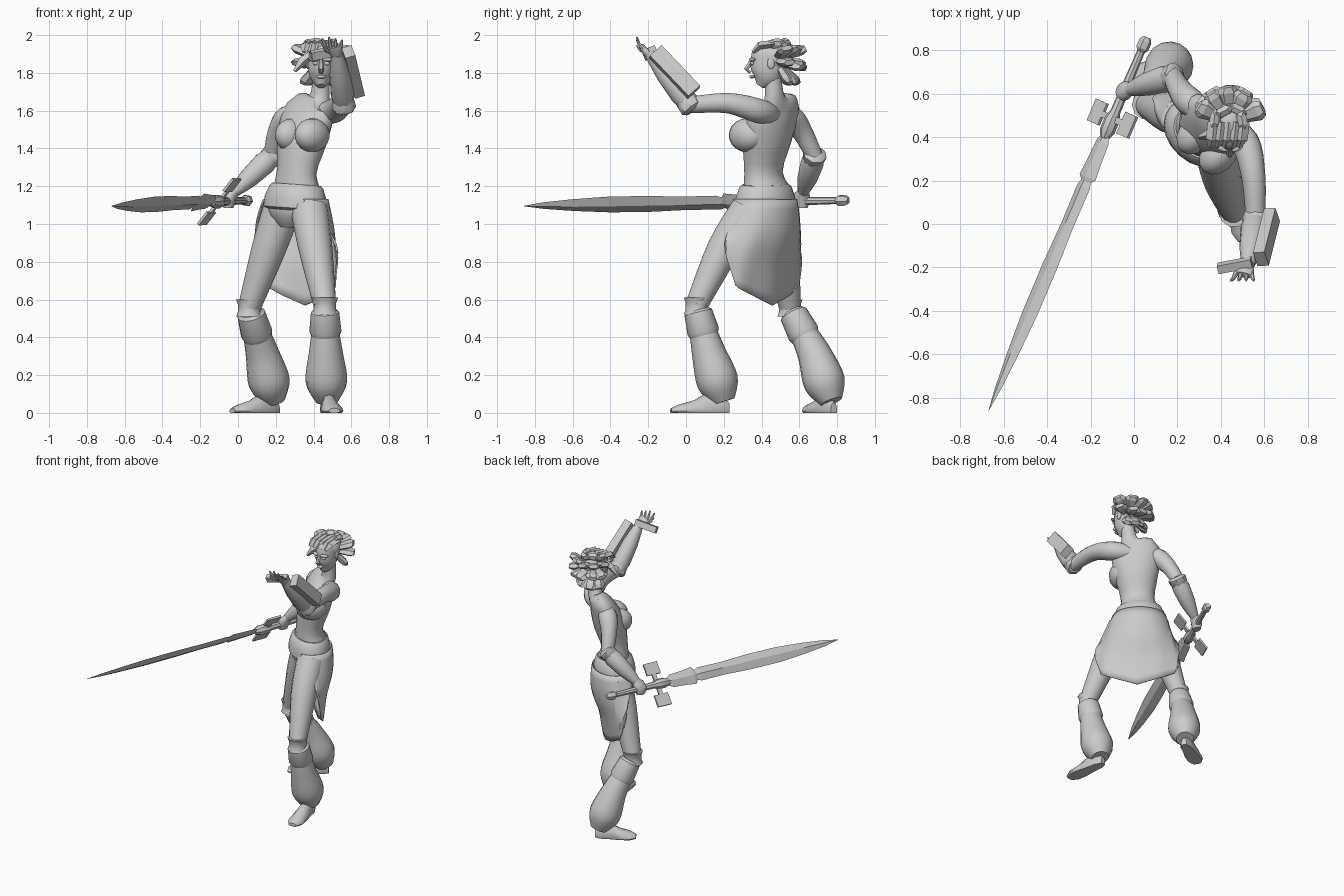
import bpy
import math
import random
from mathutils import Vector

random.seed(4)
if "Cube" in bpy.data.objects:
    bpy.data.objects.remove(bpy.data.objects["Cube"])

grey = bpy.data.materials.new("pale_grey")
grey.use_nodes = True
grey.diffuse_color = (0.6, 0.6, 0.6, 1)
grey.node_tree.nodes["Principled BSDF"].inputs["Base Color"].default_value = grey.diffuse_color

UP = Vector((0, 0, 1))
X_AXIS = Vector((1, 0, 0))
LATERAL = Vector((0.75, -0.66, 0)).normalized()   # towards the body's left side
BACK = UP.cross(LATERAL)
SIDES = {"left": 1, "right": -1}


def make(name, verts, faces, smooth=True, angle=40):
    mesh = bpy.data.meshes.new(name)
    mesh.from_pydata(verts, [], faces)
    mesh.materials.append(grey)
    obj = bpy.data.objects.new(name, mesh)
    bpy.context.collection.objects.link(obj)
    if smooth:
        mesh.polygons.foreach_set("use_smooth", [True] * len(faces))
        mesh.set_sharp_from_angle(angle=math.radians(angle))
    return obj


def refine(rows, steps):
    """Add rows in between along a smooth spline through the given ones."""
    last = len(rows) - 1
    result = []
    for i in range(last):
        start, end = rows[i], rows[i + 1]
        leave = (end - rows[max(i - 1, 0)]) / 2
        arrive = (rows[min(i + 2, last)] - start) / 2
        for k in range(steps):
            f = k / steps
            g = 1 - f
            result.append(start + (end - start) * f * f * (3 - 2 * f) + leave * f * g * g - arrive * f * f * g)
    return result + [rows[last]]


def tube(name, path, ref=X_AXIS, sides=14, smooth=True, steps=1):
    """Loft ellipses along a path of (x, y, z, radius along ref, other radius)."""
    rows = refine([Vector((*p[:4], p[-1])) for p in path], steps)
    centres = [Vector(row[:3]) for row in rows]
    last = len(rows) - 1
    verts, faces = [], []
    for i, row in enumerate(rows):
        tangent = (centres[min(i + 1, last)] - centres[max(i - 1, 0)]).normalized()
        across = (ref - tangent * ref.dot(tangent)).normalized()
        other = tangent.cross(across)
        for k in range(sides):
            turn = math.tau * k / sides
            point = centres[i] + across * row[3] * math.cos(turn) + other * row[4] * math.sin(turn)
            point.z = max(point.z, 0)
            verts.append(point)
    for i in range(last):
        for k in range(sides):
            a, b = i * sides + k, i * sides + (k + 1) % sides
            faces.append((a, b, b + sides, a + sides))
    faces += [tuple(reversed(range(sides))), tuple(range(last * sides, last * sides + sides))]
    return make(name, verts, faces, smooth)


def along(start, end, profile):
    """Turn (fraction, radius, ...) pairs into a path between two points."""
    return [(*start.lerp(end, f), *radii) for f, *radii in profile]


def block(name, centre, direction, side, length, width, thick):
    """Box with its length along one direction and its thickness along another."""
    bpy.ops.mesh.primitive_cube_add(size=1)
    obj = bpy.context.object
    obj.name = name
    obj.data.materials.append(grey)
    d = Vector(direction).normalized()
    s = Vector(side)
    s = (s - d * s.dot(d)).normalized()
    w = s.cross(d)
    for vert in obj.data.vertices:
        vert.co = Vector(centre) + d * vert.co.x * length + w * vert.co.y * width + s * vert.co.z * thick


def ball(name, centre, size, turn=0):
    bpy.ops.mesh.primitive_uv_sphere_add(segments=14, ring_count=9, location=centre)
    obj = bpy.context.object
    obj.name = name
    obj.scale = size
    obj.rotation_euler.z = turn
    obj.data.materials.append(grey)
    bpy.ops.object.shade_smooth()


# Torso and neck, twisted so the left hip leads
tube("torso", [(.28, .42, .98, .06), (.29, .42, 1.06, .16, .12), (.31, .43, 1.14, .16, .12),
               (.31, .41, 1.27, .115, .09), (.34, .43, 1.45, .15, .11), (.38, .47, 1.6, .165, .08),
               (.43, .47, 1.66, .065, .05), (.44, .46, 1.77, .045)], LATERAL, 20, steps=3)
chest = Vector((.34, .37, 1.47))
for word, sign in SIDES.items():
    ball(word + "_breast", chest + LATERAL * .07 * sign, (.08, .11, .09), math.atan2(LATERAL.y, LATERAL.x))

# Belt
waist, hips = Vector((.31, .42, 1.21)), Vector((.3, .42, 1.07))
tube("belt", along(waist, hips, [(0, .14, .11), (.1, .155, .125), (.5, .18, .14), (.9, .185, .14),
                                 (1, .16, .12)]), LATERAL, 20)

# Head and face
tube("head", [(.44, .39, 1.73, .02), (.44, .42, 1.78, .06, .08), (.44, .44, 1.86, .07, .1),
              (.44, .45, 1.92, .06, .09), (.44, .46, 1.96, .01)], steps=3)
tube("nose", [(.44, .35, 1.87, .01), (.44, .32, 1.82, .015), (.44, .34, 1.8, .01)], sides=6)
ball("lips", (.44, .35, 1.78), (.025, .015, .01))
face = Vector((.44, .35, 1.85))
for word, sign in SIDES.items():
    out = X_AXIS * sign
    ball(word + "_eye", face + out * .03, (.015, .01, .01))
    ball(word + "_brow", face + out * .035 + UP * .02, (.03, .015, .01), sign * .4)
    ball(word + "_ear", face + out * .07 + Vector((0, .1, 0)), (.01, .02, .03))

# Broad slab-like locks swept back in tiers from the brow
root = Vector((.44, .47, 1.865))
ball("hair_cap", root + UP * .02, (.08, .095, .085))
for lift in (-42, -8, 24, 56):
    count = 4 if abs(lift) > 40 else 5
    spread = 60 + lift / 3
    for i in range(count):
        turn = math.radians(spread * (2 * i / (count - 1) - 1) + random.uniform(-6, 6))
        tilt = math.radians(lift + random.uniform(-6, 6))
        level = Vector((math.sin(turn), math.cos(turn), 0))
        d = level * math.cos(tilt) + UP * math.sin(tilt)
        tip = root + d * (.17 - max(lift - 30, 0) / 700) * random.uniform(.95, 1.05)
        side = level.cross(UP) + UP * random.uniform(-.3, .3)
        tube(f"hair_lock_{lift}_{i}", along(root, tip, [(.35, .03, .02), (.85, .05, .025), (1, .035, .015)]),
             side, 6, False)
for i in range(5):
    x = .37 + i / 30
    tube(f"fringe_{i}", [(x, .47, 1.955, .03, .02), (x - .01, .39, 1.945, .03, .02),
                         (x - .02, .355, 1.91, .01)], sides=4, smooth=False)
tube("side_lock", [(.39, .43, 1.9, .02), (.34, .41, 1.86, .025), (.3, .4, 1.81, .01)], UP, 4, False)

# Skirt: open draped sheet hanging behind the hips to a point
verts, faces = [], []
rows, cols = 10, 20
for j in range(rows + 1):
    s = j / rows
    wide = .18 + .1 * min(s / .7, 1)
    deep = .145 + .03 * math.sin(math.pi * min(s * 1.6, 1)) - .075 * s
    for i in range(cols + 1):
        q = 2 * i / cols - 1
        turn = q * math.radians(130 - 40 * s)
        drop = s * (.56 - .15 * abs(q) - .4 * max(0, abs(q) - .7))
        fold = 1 + .03 * s * math.sin(9 * turn)
        centre = Vector((.305, .42 - .02 * s, 1.13 - drop))
        verts.append(centre + (LATERAL * wide * math.sin(turn) + BACK * deep * math.cos(turn)) * fold)
for j in range(rows):
    for i in range(cols):
        k = j * (cols + 1) + i
        faces.append((k, k + cols + 1, k + cols + 2, k + 1))
skirt = make("skirt", verts, faces, angle=20)
skirt.modifiers.new("thickness", "SOLIDIFY").thickness = .008


# Legs: thigh, knee cuff, band, baggy trouser and foot
def leg(word, hip, thigh, knee, shin, ankle, toe):
    hip, thigh, knee, shin, ankle, toe = map(Vector, (hip, thigh, knee, shin, ankle, toe))
    tube(word + "_thigh", [(*hip, .1), (*thigh, .09), (*knee, .06)], steps=4)
    tube(word + "_knee_cuff", along(knee + UP * .04, knee - UP * .05,
                                    [(0, .07), (.3, .06), (.7, .06), (1, .07)]), sides=10)
    tube(word + "_band", along(knee, shin, [(.1, .06), (.15, .075), (.55, .085), (.65, .075)]), sides=16)
    tube(word + "_trouser", [(*knee.lerp(shin, .5), .07), (*shin, .09),
                             (*shin.lerp(ankle, .6), .11), (*ankle, .06)], sides=16, steps=4)
    heel = Vector((ankle.x, ankle.y, .01)) - (toe - ankle) * .1
    tube(word + "_foot", along(heel, toe, [(0, .02, .04), (.15, .04, .08), (.4, .045, .09), (.6, .055),
                                           (.85, .055, .035), (1, .03, .015)]),
         (toe - heel).cross(UP), 12)


leg("left", (.38, .33, 1.07), (.41, .2, .87), (.46, .055, .57), (.465, .12, .32), (.47, .2, .06), (.51, -.08, .01))
leg("right", (.23, .49, 1.07), (.16, .51, .86), (.06, .55, .56), (.13, .68, .31), (.19, .77, .06), (-.03, .64, .01))


# Arms: upper arm, flared elbow cuff and bracer
def arm(word, chest_end, shoulder, middle, elbow, wrist):
    elbow, wrist = Vector(elbow), Vector(wrist)
    tube(word + "_arm", [(*chest_end, .05), (*shoulder, .066), (*middle, .055), (*elbow, .045)], steps=4)
    tube(word + "_elbow_cuff", along(elbow, wrist, [(-.1, .045), (-.05, .064), (.1, .058), (.15, .045)]), sides=8)
    tube(word + "_bracer", along(elbow, wrist, [(0, .05), (.2, .062), (.6, .054), (.85, .04), (1, .03)]))


arm("left", (.42, .46, 1.58), (.51, .38, 1.6), (.55, .22, 1.64), (.56, .02, 1.63), (.525, -.19, 1.9))
arm("right", (.33, .51, 1.57), (.26, .56, 1.56), (.21, .62, 1.48), (.18, .68, 1.36), (-.02, .62, 1.17))

# Raised left hand, open, with the outer arm plate and a bar across the palm
block("left_arm_plate", (.61, -.06, 1.805), (-.05, -.2, .21), (1, .25, .1), .3, .085, .055)
block("left_hand_bar", (.465, -.19, 1.905), (.16, .03, .03), (0, 1, .4), .16, .045, .04)
tube("left_palm", [(.525, -.185, 1.89, .025), (.515, -.215, 1.915, .04, .02), (.505, -.235, 1.94, .04, .015)])
for i in range(4):
    x, lean = .47 + i / 43, (i - 2) / 160
    tube(f"left_finger_{i}", [(x, -.225, 1.925, .012), (x + lean, -.25, 1.955, .01),
                              (x + lean * 2, -.26, 1.99 - abs(i - 1) / 125, .005)], sides=6)
tube("left_thumb", [(.5, -.2, 1.91, .013), (.465, -.24, 1.92, .01), (.45, -.26, 1.945, .005)], sides=6)

# Lowered right hand, closed
tube("right_palm", [(-.01, .625, 1.18, .025), (-.035, .615, 1.15, .045, .03),
                    (-.05, .61, 1.12, .045, .035), (-.05, .61, 1.085, .035, .025)], -LATERAL + BACK * 2)

# Sword: lozenge blade, grip, pommel and two guard plates
pommel, tip = Vector((.06, .86, 1.125)), Vector((-.67, -.86, 1.095))
run = (tip - pommel).normalized()
guard = Vector((.59, -.25, .76))
guard = (guard - run * guard.dot(run)).normalized()
outline = [(.255, .02), (.28, .046), (.34, .054), (.375, .062), (.385, .036), (.4, .048), (.5, .046),
           (.62, .055), (.74, .054), (.85, .04), (.94, .022), (1, .001)]
tube("sword_blade", along(pommel, tip, [(f, w, min(w / 3, .015)) for f, w in outline]), guard, 4, False)
tube("sword_grip", along(pommel, tip, [(.03, .018), (.2, .024), (.22, .036), (.25, .036), (.27, .02)]), guard, 8)
tube("sword_pommel", along(pommel, tip, [(0, .018), (.01, .03), (.03, .03), (.04, .016)]), guard, 6, False)
hub = pommel.lerp(tip, .218)
for word, sign in (("upper", 1), ("lower", -1)):
    block(word + "_guard_plate", hub + guard * .115 * sign, guard, run.cross(guard), .085, .108, .014)
    block(word + "_guard_arm", hub + guard * .05 * sign, guard, run.cross(guard), .06, .03, .014)
